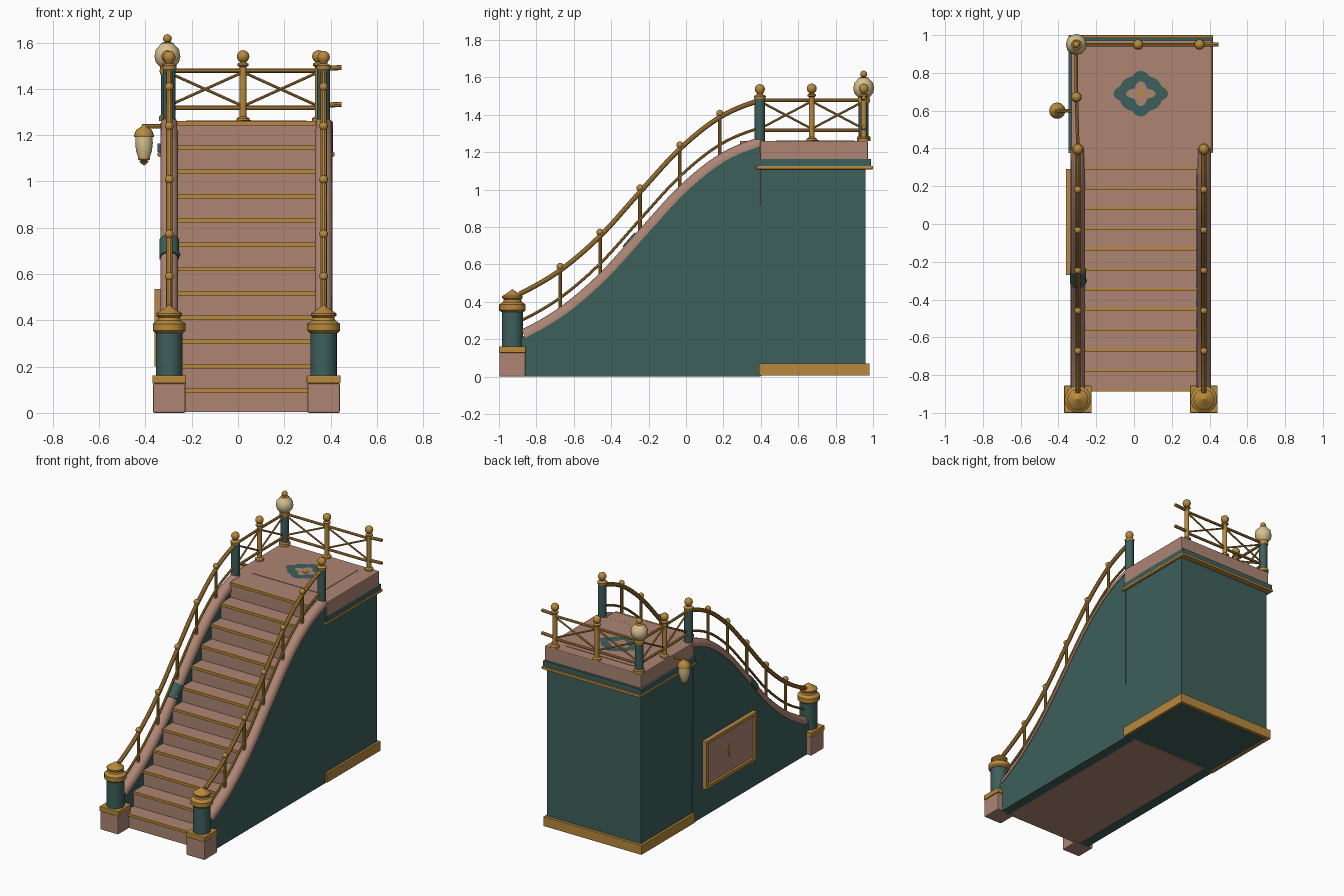
import bpy, bmesh, math
from mathutils import Vector

if "Cube" in bpy.data.objects:
    bpy.data.objects.remove(bpy.data.objects["Cube"], do_unlink=True)


def material(name, rgb):
    m = bpy.data.materials.new(name)
    m.use_nodes = True
    m.diffuse_color = (*rgb, 1)
    m.node_tree.nodes["Principled BSDF"].inputs["Base Color"].default_value = (*rgb, 1)
    return m


ROSE = material("dusty_rose", (0.42, 0.235, 0.175))
TEAL = material("deep_teal", (0.047, 0.115, 0.105))
BRASS = material("brass", (0.48, 0.25, 0.045))
CREAM = material("cream_glass", (0.68, 0.54, 0.28))
smooth = []


def finish(name, bm, mat, soft=False):
    bmesh.ops.remove_doubles(bm, verts=bm.verts, dist=0.00005)
    bmesh.ops.recalc_face_normals(bm, faces=bm.faces)
    me = bpy.data.meshes.new(name)
    bm.to_mesh(me)
    bm.free()
    me.materials.append(mat)
    ob = bpy.data.objects.new(name, me)
    bpy.context.collection.objects.link(ob)
    if soft:
        smooth.append(ob)
    return ob


def box(name, x, y, z, mat, bevel=0):
    bm = bmesh.new()
    for v in bmesh.ops.create_cube(bm, size=1)["verts"]:
        v.co = [(a + b) / 2 + c * (b - a) for (a, b), c in zip((x, y, z), v.co)]
    ob = finish(name, bm, mat)
    if bevel:
        mod = ob.modifiers.new("soft_edges", "BEVEL")
        mod.width, mod.segments = bevel, 2
    return ob


def prism(name, outline, x0, x1, mat):
    """Side outline in (y, z), extruded across x."""
    bm = bmesh.new()
    face = bm.faces.new([bm.verts.new((x0, y, z)) for y, z in outline])
    new = bmesh.ops.extrude_face_region(bm, geom=[face])["geom"]
    bmesh.ops.translate(bm, vec=(x1 - x0, 0, 0),
                        verts=[g for g in new if isinstance(g, bmesh.types.BMVert)])
    return finish(name, bm, mat)


def skin(bm, rings):
    n = len(rings[0])
    for a, b in zip(rings, rings[1:]):
        for i in range(n):
            bm.faces.new((a[i], a[(i + 1) % n], b[(i + 1) % n], b[i]))
    bm.faces.new(rings[0])
    bm.faces.new(rings[-1])


def lathe(name, profile, at, mat, seg=20):
    """Turned part from (radius, height) pairs."""
    bm = bmesh.new()
    skin(bm, [[bm.verts.new((at[0] + max(r, 0.0002) * math.cos(k * math.tau / seg),
                             at[1] + max(r, 0.0002) * math.sin(k * math.tau / seg), z))
               for k in range(seg)] for r, z in profile])
    return finish(name, bm, mat, True)


def circle(r, n=10):
    return [(r * math.cos(k * math.tau / n), r * math.sin(k * math.tau / n)) for k in range(n)]


def sweep(name, path, section, mat):
    path = [Vector(p) for p in path]
    bm, rings = bmesh.new(), []
    for i, p in enumerate(path):
        t = (path[min(i + 1, len(path) - 1)] - path[max(i - 1, 0)]).normalized()
        side = t.cross(Vector((0, 0, 1))).normalized()
        up = side.cross(t)
        rings.append([bm.verts.new(p + side * u + up * v) for u, v in section])
    skin(bm, rings)
    return finish(name, bm, mat, True)


def ball(r, z, n=8):
    return [(r * math.sin(k * math.pi / n), z - r * math.cos(k * math.pi / n)) for k in range(n + 1)]


# Flowing line of the stair walls
Y0, Y1 = -0.88, 0.393
KNOTS = [0.25, 0.375, 0.558, 0.793, 1.022, 1.19, 1.28]


def flow(y):
    s = (y - Y0) / (Y1 - Y0) * 6
    i = min(max(int(s), 0), 5)
    t = s - i
    b, c = KNOTS[i], KNOTS[i + 1]
    a = KNOTS[i - 1] if i else 2 * b - c + 0.04
    d = KNOTS[i + 2] if i < 5 else 2 * c - b - 0.04
    return b + t / 2 * (c - a + t * (2 * a - 5 * b + 4 * c - d + t * (3 * (b - c) + d - a)))


def along(x, lift, a=Y0, b=Y1, n=36):
    return [(x, a + (b - a) * k / n, flow(a + (b - a) * k / n) + lift) for k in range(n + 1)]


def dome(r):
    return [(r * math.cos(k * math.pi / 10), r * math.sin(k * math.pi / 10) - 0.037)
            for k in range(11)] + [(-r, -0.047), (r, -0.047)]


# Staircase
LEFT, RIGHT, MID = 0.37, -0.297, 0.036
RISE, RUN, STEPS = 0.105, 0.107, 12
outline = [(0.4, 0.004), (Y0, 0.004)]
for i in range(STEPS):
    y = Y0 + RUN * i
    outline += [(y, RISE * i + (0.004 if i == 0 else 0)), (y, RISE * (i + 1))]
    box("tread_nosing", (-0.264, 0.337), (y - 0.008, y + 0.006),
        (RISE * (i + 1) - 0.018, RISE * (i + 1) + 0.001), BRASS)
outline = outline[:1] + outline[2:] + [(0.4, RISE * STEPS)]
prism("stairs", outline, -0.266, 0.339, ROSE)

# Side walls, copings, newels and stair railings
for side, x in (("left", LEFT), ("right", RIGHT)):
    prism(side + "_wall", [(Y1 + 0.005, 0), (Y0, 0)] + [p[1:] for p in along(x, -0.04)],
          x - 0.033, x + 0.033, TEAL)
    sweep(side + "_coping", along(x, 0), dome(0.038), ROSE)
    sweep(side + "_handrail", along(x, 0.197, -0.89, 0.385), circle(0.014), BRASS)
    sweep(side + "_lower_rail", along(x, 0.05), circle(0.008), BRASS)
    for k in range(5):
        y = -0.673 + 0.2135 * k
        z = flow(y)
        lathe(side + "_baluster", [(0.01, z - 0.02), (0.01, z + 0.2)], (x, y), BRASS, 10)
        lathe(side + "_baluster_ball", ball(0.019, z + 0.218), (x, y), BRASS, 12)
    yn = -0.928
    box(side + "_newel_base", (x - 0.07, x + 0.07), (yn - 0.07, yn + 0.07), (0, 0.127), ROSE, 0.006)
    box(side + "_newel_plinth", (x - 0.073, x + 0.073), (yn - 0.072, yn + 0.072), (0.127, 0.162), BRASS, 0.004)
    lathe(side + "_newel", [(0.057, 0.16), (0.057, 0.35)], (x, yn), TEAL, 24)
    lathe(side + "_newel_cap", [(0.06, 0.345), (0.071, 0.355), (0.071, 0.385), (0.05, 0.4), (0.046, 0.412),
                                (0.055, 0.42), (0.055, 0.43), (0.022, 0.452), (0, 0.468)], (x, yn), BRASS, 24)
    lathe(side + "_top_post", [(0.028, 1.2), (0.028, 1.49)], (x, 0.395), TEAL)
    lathe(side + "_top_post_cap", [(0.03, 1.485), (0.032, 1.5), (0.015, 1.51)] + ball(0.027, 1.537)[2:],
          (x, 0.395), BRASS)

# Teal clasp over one coping
sweep("coping_clasp", along(RIGHT, 0.004, -0.335, -0.27, 6), dome(0.043), TEAL)
lathe("clasp_drop", ball(0.018, flow(-0.3) - 0.045), (RIGHT + 0.03, -0.3), TEAL, 10)

# Landing block with mouldings
box("landing_base", (-0.325, 0.4), (0.395, 0.96), (0.012, 1.15), TEAL)
for name, x, y in (("back", (-0.342, 0.415), (0.955, 0.98)), ("left", (0.395, 0.415), (0.39, 0.96)),
                   ("right", (-0.342, -0.32), (0.39, 0.96))):
    box(name + "_skirting", x, y, (0.005, 0.07), BRASS)
box("landing_brass_band", (-0.347, 0.417), (0.375, 1.0), (1.108, 1.126), BRASS, 0.004)
box("landing_teal_band", (-0.347, 0.411), (0.39, 0.988), (1.126, 1.163), TEAL)
box("landing_slab", (-0.332, 0.411), (0.396, 0.972), (1.155, 1.26), ROSE, 0.005)
box("landing_floor_panel", (-0.225, 0.295), (0.48, 0.9), (1.25, 1.263), ROSE)

# Floor rosette: pierced eight-lobed plate with a brass centre
bm = bmesh.new()
loops = []
for hole in (False, True):
    loop = []
    for k in range(96):
        a = k * math.tau / 96
        r = 0.06 + 0.014 * math.cos(4 * a) if hole else 0.113 + 0.014 * abs(math.cos(4 * a)) + 0.01 * math.cos(4 * a)
        loop.append(bm.verts.new((MID + 1.05 * r * math.cos(a), 0.69 + 0.88 * r * math.sin(a), 1.2655)))
    loops.append(loop)
for k in range(96):
    j = (k + 1) % 96
    bm.faces.new((loops[0][k], loops[0][j], loops[1][j], loops[1][k]))
finish("floor_rosette", bm, TEAL)
lathe("rosette_centre", [(0.02, 1.262), (0.02, 1.266)], (MID, 0.69), BRASS, 8)

# Landing railings: back and right sides
BACK, CORNER = 0.95, (-0.305, 0.95)


def rail_post(at):
    lathe("landing_post", [(0.028, 1.26), (0.028, 1.272), (0.015, 1.28), (0.015, 1.495), (0.024, 1.5),
                           (0.024, 1.508), (0.012, 1.515)] + ball(0.027, 1.54)[2:], at, BRASS, 14)


def rail_bay(a, b):
    for z0, z1, r in ((1.478, 1.478, 0.009), (1.318, 1.318, 0.009), (1.325, 1.472, 0.006), (1.472, 1.325, 0.006)):
        sweep("landing_rail", [(*a, z0), (*b, z1)], circle(r, 8), BRASS)


mid_back, end_back, mid_side = (0.022, BACK), (0.347, BACK), (-0.305, 0.672)
for at in (mid_back, end_back, mid_side):
    rail_post(at)
for a, b in ((CORNER, mid_back), (mid_back, end_back), (CORNER, mid_side), (mid_side, (RIGHT, 0.395))):
    rail_bay(a, b)
for z in (1.333, 1.492):
    sweep("rail_end", [(0.34, BACK, z - 0.006), (0.447, BACK, z)], circle(0.011, 8), BRASS)

# Corner lamp post
lathe("lamp_post_foot", [(0.036, 1.26), (0.036, 1.28), (0.028, 1.287)], CORNER, BRASS)
lathe("lamp_post", [(0.027, 1.27), (0.027, 1.47)], CORNER, TEAL)
lathe("lamp_collar", [(0.03, 1.462), (0.034, 1.475), (0.03, 1.498)], CORNER, BRASS)
lathe("lamp_globe", [(0.03, 1.492), (0.05, 1.515), (0.056, 1.54), (0.05, 1.57), (0.028, 1.594)], CORNER, CREAM, 12)
lathe("lamp_finial", [(0.03, 1.59), (0.026, 1.598), (0.008, 1.603)] + ball(0.019, 1.617)[2:], CORNER, BRASS, 14)

# Hanging lantern on a bracket
HANG = (-0.406, 0.6)
sweep("lantern_arm", [(-0.415, 0.6, 1.238), (-0.32, 0.6, 1.238)], circle(0.009, 8), BRASS)
lathe("lantern_cap", [(0.043, 1.192), (0.043, 1.2), (0.034, 1.222), (0.014, 1.236), (0.008, 1.245)], HANG, BRASS)
lathe("lantern_glass", [(0.024, 1.1), (0.034, 1.13), (0.038, 1.165), (0.036, 1.195)], HANG, CREAM, 12)
lathe("lantern_tip", [(0.025, 1.103), (0.025, 1.094), (0.01, 1.088), (0.022, 1.086), (0, 1.068)], HANG, BRASS, 14)

# Framed panel on the right wall
ya, yb, za, zb, fw = -0.27, 0.29, 0.2, 0.535, 0.022
box("panel_board", (-0.345, -0.325), (ya, yb), (za, zb), ROSE)
for y, z in (((ya, yb), (za, za + fw)), ((ya, yb), (zb - fw, zb)),
             ((ya, ya + fw), (za + fw, zb - fw)), ((yb - fw, yb), (za + fw, zb - fw))):
    box("panel_frame", (-0.361, -0.328), y, z, BRASS)
prism("panel_lozenge", [(0.01, 0.32), (0.03, 0.368), (0.01, 0.416), (-0.01, 0.368)], -0.349, -0.344, BRASS)

# Smooth shading on turned and swept parts
bpy.ops.object.select_all(action="DESELECT")
for ob in smooth:
    ob.select_set(True)
bpy.context.view_layer.objects.active = smooth[0]
bpy.ops.object.shade_smooth_by_angle(angle=math.radians(35))
